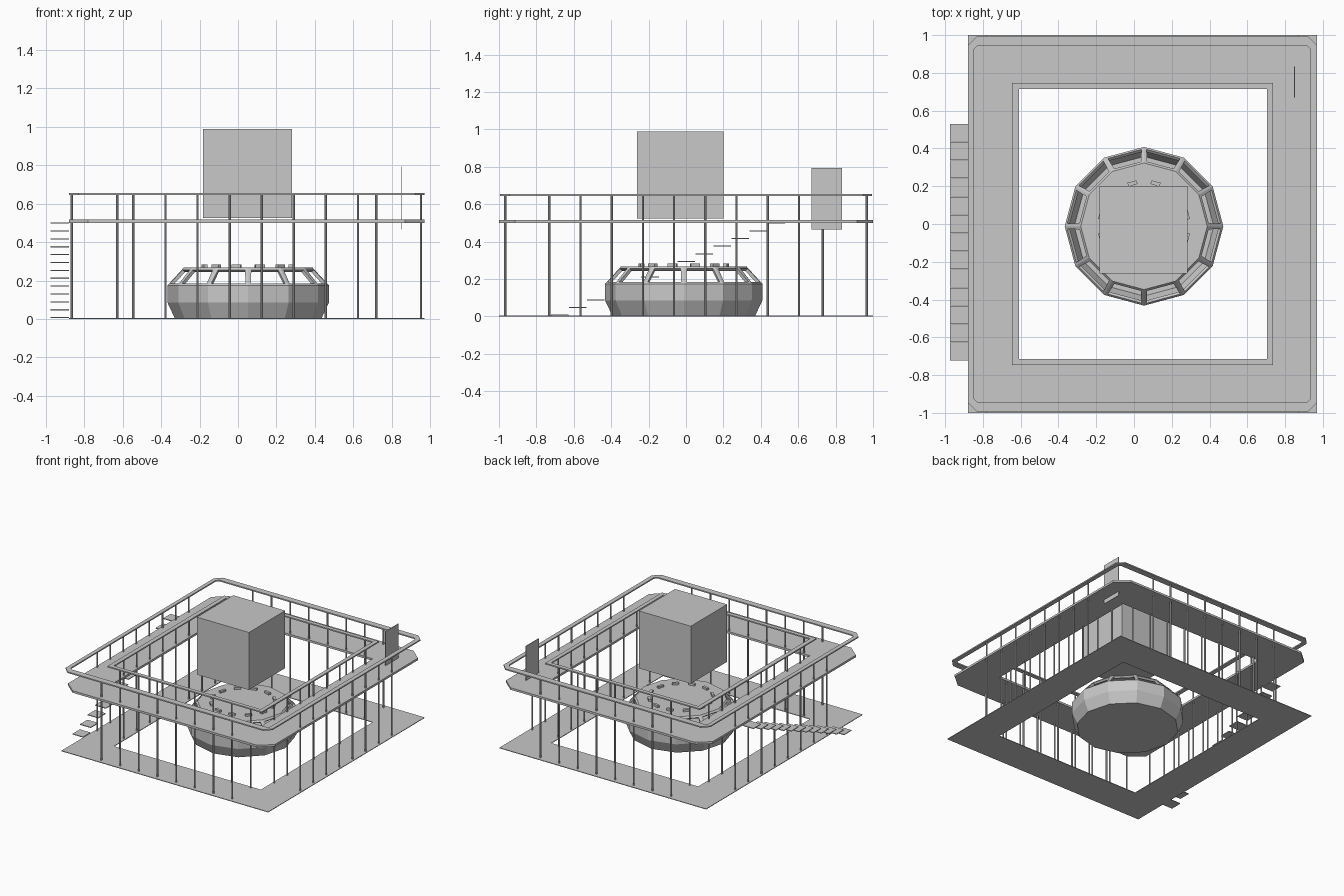
import bpy, bmesh, math
from mathutils import Matrix, Vector

cube = bpy.data.objects.get("Cube")
if cube:
    bpy.data.objects.remove(cube, do_unlink=True)

grey = bpy.data.materials.new("plain_grey")
grey.use_nodes = True
GREY = (0.58, 0.58, 0.58, 1)
grey.diffuse_color = GREY
grey.node_tree.nodes["Principled BSDF"].inputs["Base Color"].default_value = GREY


def finish(bm, name):
    bmesh.ops.recalc_face_normals(bm, faces=bm.faces[:])
    mesh = bpy.data.meshes.new(name)
    bm.to_mesh(mesh)
    bm.free()
    mesh.materials.append(grey)
    obj = bpy.data.objects.new(name, mesh)
    bpy.context.collection.objects.link(obj)
    return obj


def add_box(bm, low, high, turn=None):
    low, high = Vector(low), Vector(high)
    m = Matrix.Translation((low + high) / 2) @ Matrix.Diagonal((*(high - low), 1))
    bmesh.ops.create_cube(bm, size=1, matrix=(turn @ m) if turn else m)


def outline(x0, x1, y0, y1, cx, cy):
    # rectangle with cut corners, counter-clockwise
    return [(x0 + cx, y0), (x1 - cx, y0), (x1, y0 + cy), (x1, y1 - cy),
            (x1 - cx, y1), (x0 + cx, y1), (x0, y1 - cy), (x0, y0 + cy)]


def frame(name, outer, inner, z0, z1):
    # flat ring between two outlines
    bm = bmesh.new()
    loops = [[bm.verts.new((x, y, z)) for x, y in pts]
             for pts, z in ((outer, z0), (outer, z1), (inner, z1), (inner, z0))]
    for a, b in zip(loops, loops[1:] + loops[:1]):
        for i in range(8):
            j = (i + 1) % 8
            bm.faces.new((a[i], a[j], b[j], b[i]))
    bmesh.ops.remove_doubles(bm, verts=bm.verts[:], dist=0.0001)
    return finish(bm, name)


X0, X1 = -0.88, 0.97        # outer limits of the platform
hole = outline(-0.61, 0.705, -0.715, 0.715, 0, 0)

# ground slab, raised deck and the two handrails
frame("ground_slab", outline(X0, X1, -1, 1, 0, 0), hole, 0, 0.005)
frame("upper_deck", outline(X0, X1, -1, 1, 0.1, 0.085), hole, 0.5, 0.517)
frame("outer_handrail", outline(X0, X1, -0.995, 0.995, 0.05, 0.05),
      outline(-0.848, 0.935, -0.945, 0.945, 0.02, 0.02), 0.645, 0.655)
frame("inner_handrail", outline(-0.645, 0.737, -0.747, 0.747, 0, 0),
      hole, 0.645, 0.655)


# slim posts, eight on each side of both rails
def posts(name, x0, x1, y1):
    bm = bmesh.new()
    spots = []
    for i in range(8):
        along = (i - 3.5) * 0.167
        spots += [(0.04 + along, s * y1) for s in (-1, 1)]
        spots += [(x, 0.02 + along) for x in (x0, x1)]
    for x, y in spots:
        bmesh.ops.create_cone(bm, cap_ends=True, segments=8, radius1=0.006,
                              radius2=0.006, depth=0.65,
                              matrix=Matrix.Translation((x, y, 0.325)))
    finish(bm, name)


posts("outer_posts", -0.865, 0.952, 0.967)
posts("inner_posts", -0.628, 0.72, 0.731)

# floating stair treads
bm = bmesh.new()
for i in range(13):
    y, z = -0.675 + i * 0.0965, 0.004 + i * 0.041
    add_box(bm, (-0.975, y - 0.047, z), (-0.88, y + 0.047, z + 0.006))
finish(bm, "stair_treads")

# upright sign panel
bm = bmesh.new()
add_box(bm, (0.848, 0.67, 0.465), (0.852, 0.835, 0.795))
finish(bm, "sign_panel")

# hanging block
bm = bmesh.new()
add_box(bm, (-0.183, -0.263, 0.525), (0.282, 0.2, 0.99))
finish(bm, "hanging_block")

# twelve-sided pod with open windows in its sloping shoulder
CENTRE = Matrix.Translation((0.053, -0.012, 0))
SIDES = 12
bm = bmesh.new()
rings = []
for r, z in ((0.38, 0), (0.42, 0.085), (0.42, 0.175), (0.335, 0.268)):
    rings.append([bm.verts.new(CENTRE @ Vector((
        r * math.cos(math.tau * i / SIDES), r * math.sin(math.tau * i / SIDES), z)))
        for i in range(SIDES)])
shoulder = []
for k, (a, b) in enumerate(zip(rings, rings[1:])):
    for i in range(SIDES):
        j = (i + 1) % SIDES
        f = bm.faces.new((a[i], a[j], b[j], b[i]))
        if k == 2:
            shoulder.append(f)
bm.faces.new(rings[0][::-1])
bm.faces.new(rings[-1])
bmesh.ops.recalc_face_normals(bm, faces=bm.faces[:])
bmesh.ops.inset_individual(bm, faces=shoulder, thickness=0.022)
bmesh.ops.delete(bm, geom=shoulder, context='FACES')
pod = finish(bm, "pod_shell")
shell = pod.modifiers.new("wall", 'SOLIDIFY')
shell.thickness = 0.018
shell.offset = -1

# ring of small blocks on the pod roof
bm = bmesh.new()
for i in range(SIDES):
    turn = CENTRE @ Matrix.Rotation(math.tau * (i + 0.5) / SIDES, 4, 'Z')
    add_box(bm, (0.225, -0.025, 0.262), (0.245, 0.025, 0.284), turn)
finish(bm, "roof_blocks")
